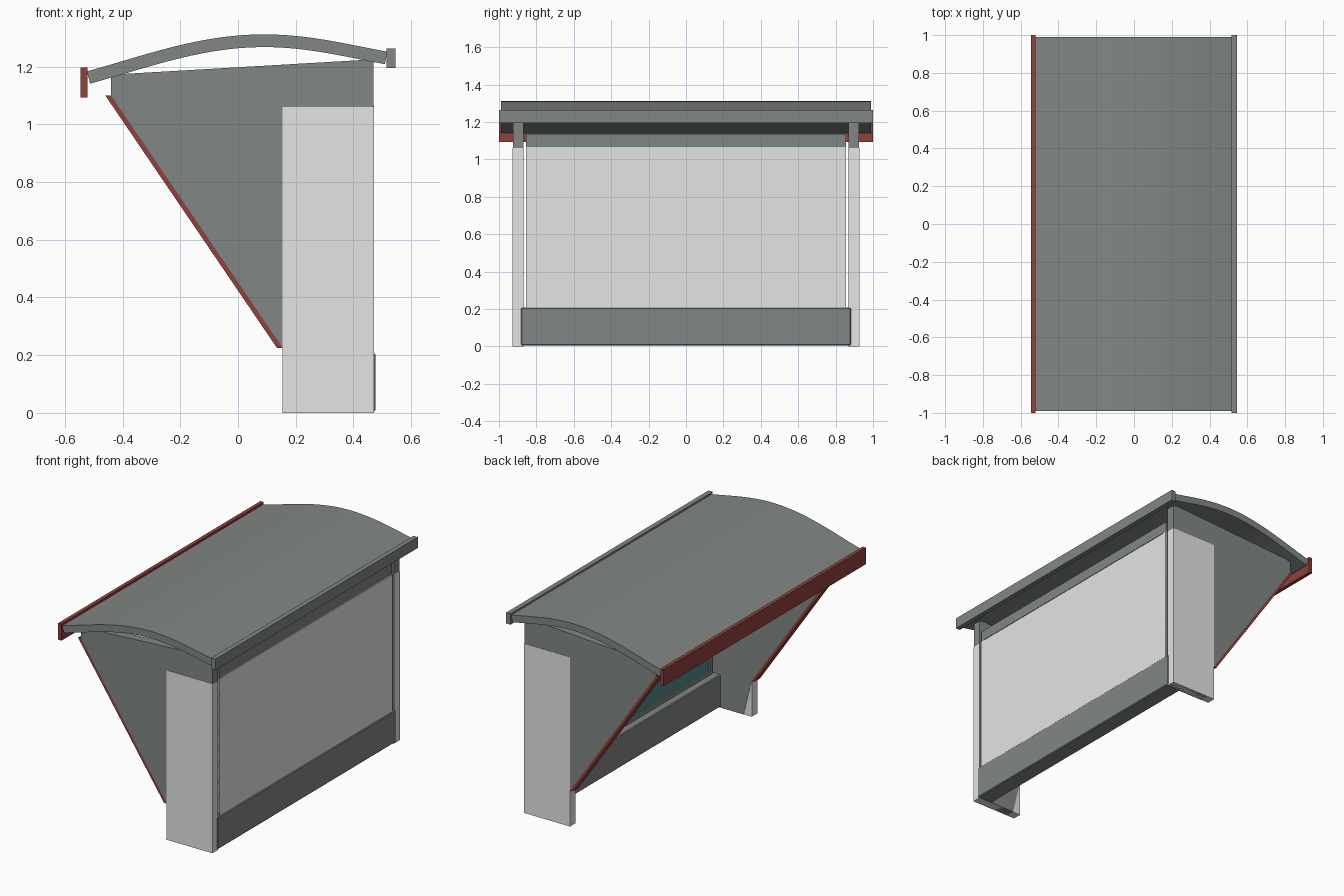
import bpy
import bmesh
import math

cube = bpy.data.objects.get("Cube")
if cube:
    bpy.data.objects.remove(cube, do_unlink=True)


def material(name, rgb):
    mat = bpy.data.materials.new(name)
    mat.use_nodes = True
    mat.diffuse_color = (*rgb, 1)
    for node in mat.node_tree.nodes:
        if node.type == 'BSDF_PRINCIPLED':
            node.inputs["Base Color"].default_value = (*rgb, 1)
    return mat


grey = material("grey_green_metal", (0.22, 0.243, 0.232))
pale = material("pale_panel", (0.78, 0.78, 0.78))
red = material("red_trim", (0.28, 0.053, 0.045))
teal = material("teal_glass", (0.095, 0.24, 0.26))


def extrude_profile(name, points, y0, y1, mat):
    """Extrude an XZ profile along Y."""
    bm = bmesh.new()
    face = bm.faces.new([bm.verts.new((x, y0, z)) for x, z in points])
    out = bmesh.ops.extrude_face_region(bm, geom=[face])
    moved = [v for v in out["geom"] if isinstance(v, bmesh.types.BMVert)]
    bmesh.ops.translate(bm, verts=moved, vec=(0, y1 - y0, 0))
    bmesh.ops.recalc_face_normals(bm, faces=bm.faces[:])
    mesh = bpy.data.meshes.new(name)
    bm.to_mesh(mesh)
    bm.free()
    mesh.materials.append(mat)
    obj = bpy.data.objects.new(name, mesh)
    bpy.context.collection.objects.link(obj)
    return obj


def box(name, x0, x1, y0, y1, z0, z1, mat):
    return extrude_profile(name, [(x0, z0), (x1, z0), (x1, z1), (x0, z1)], y0, y1, mat)


# Curved roof slab: a cosine crest that straightens towards both eaves
SWEEP, STEPS, THICKNESS, CREST = 1.96, 28, 0.044, 0.09
top, underside = [], []
for i in range(STEPS + 1):
    t = SWEEP * (2 * i / STEPS - 1)
    reach, height = (0.614, 0.093) if t < 0 else (0.427, 0.0435)
    x = CREST + t * reach / SWEEP
    z = 1.3115 - height * (1 - math.cos(t))
    slope = math.atan(-height * math.sin(t) * SWEEP / reach)
    top.append((x, z))
    underside.append((x + THICKNESS * math.sin(slope), z - THICKNESS * math.cos(slope)))

roof = extrude_profile("roof", top + underside[::-1], -0.99, 0.99, grey)
bpy.context.view_layer.objects.active = roof
roof.select_set(True)
bpy.ops.object.shade_smooth_by_angle(angle=math.radians(30))
roof.select_set(False)

# Roof edge boards
box("entrance_fascia", -0.545, -0.522, -1, 1, 1.093, 1.197, red)
box("rear_fascia", 0.515, 0.545, -1, 1, 1.195, 1.263, grey)

# Tapered end walls, each with a pale lower cladding and a red sloping edge
wall = [(0.47, 0), (0.47, 1.225), (-0.44, 1.172), (-0.44, 1.1), (0.155, 0.225), (0.21, 0)]
trim = [(-0.46, 1.1), (-0.44, 1.1), (0.155, 0.225), (0.135, 0.225)]
for side, label in ((-1, "near"), (1, "far")):
    extrude_profile(label + "_end_wall", wall, side * 0.87, side * 0.925, grey)
    extrude_profile(label + "_sloping_trim", trim, side * 0.87, side * 0.925, red)
    box(label + "_wall_cladding", 0.155, 0.4715, side * 0.872, side * 0.927, 0, 1.06, pale)

# Rear wall: chamfered skirt, framed glass inside and pale sheet outside
skirt = box("rear_skirt", 0.37, 0.476, -0.882, 0.882, 0.005, 0.207, grey)
chamfer = skirt.modifiers.new("chamfer", 'BEVEL')
chamfer.width = 0.005
chamfer.segments = 1
for z0, z1, label in ((0.2, 0.23, "bottom"), (1.07, 1.135, "top")):
    box(label + "_frame_rail", 0.415, 0.469, -0.855, 0.855, z0, z1, grey)
for side, label in ((-1, "near"), (1, "far")):
    box(label + "_frame_stile", 0.415, 0.469, side * 0.83, side * 0.855, 0.23, 1.07, grey)
box("window_glass", 0.425, 0.465, -0.83, 0.83, 0.23, 1.07, teal)
box("rear_sheet", 0.465, 0.4715, -0.855, 0.855, 0.2, 1.065, pale)
